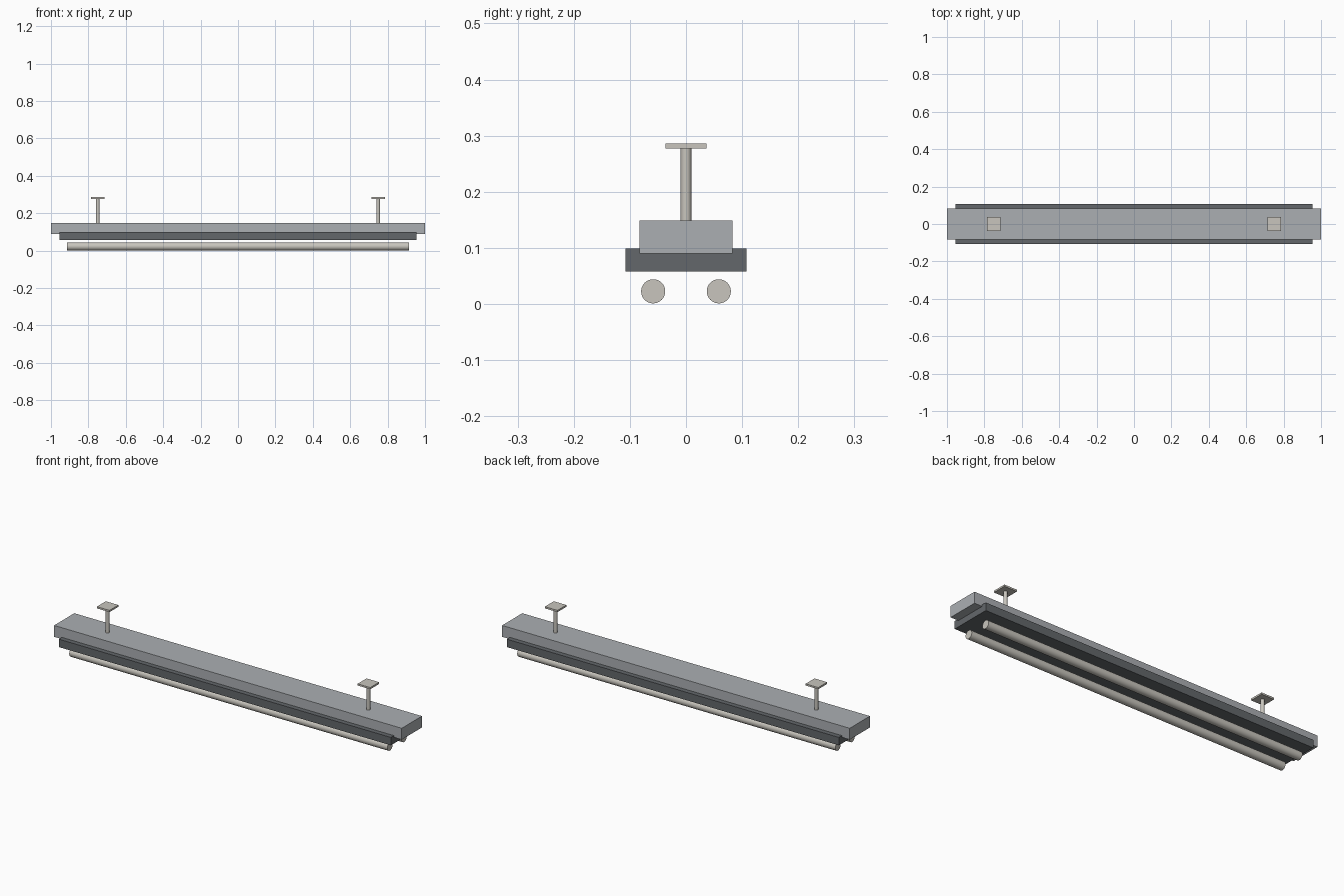
import bpy
from math import pi

cube = bpy.data.objects.get("Cube")
if cube:
    bpy.data.objects.remove(cube, do_unlink=True)


def material(name, rgb):
    mat = bpy.data.materials.new(name)
    mat.use_nodes = True
    mat.diffuse_color = (*rgb, 1)
    mat.node_tree.nodes["Principled BSDF"].inputs["Base Color"].default_value = (*rgb, 1)
    return mat


def finish(name, mat):
    obj = bpy.context.object
    obj.name = name
    obj.data.materials.append(mat)
    return obj


def box(name, size, x, bottom, mat):
    bpy.ops.mesh.primitive_cube_add(size=1, location=(x, 0, bottom + size[2] / 2))
    obj = finish(name, mat)
    obj.scale = size
    bpy.ops.object.transform_apply(location=False, rotation=False, scale=True)


def cylinder(name, radius, length, location, mat, rotation=(0, 0, 0)):
    bpy.ops.mesh.primitive_cylinder_add(vertices=32, radius=radius, depth=length,
                                        location=location, rotation=rotation)
    finish(name, mat)
    bpy.ops.object.shade_smooth_by_angle()


grey = material("light grey metal", (0.41, 0.43, 0.45))
dark = material("dark grey metal", (0.125, 0.136, 0.145))
cream = material("warm white", (0.58, 0.56, 0.51))

# Housing and the wider tray below it
box("housing", (2.0, 0.166, 0.059), 0, 0.09, grey)
box("tray", (1.91, 0.216, 0.041), 0, 0.058, dark)

# Pair of light tubes
for side, y in (("front", -0.0585), ("back", 0.0585)):
    cylinder(side + "_tube", 0.0215, 1.83, (0, y, 0.0225), cream, (0, pi / 2, 0))

# Ceiling rods and mounting plates
for side, x in (("right", -0.75), ("left", 0.75)):
    cylinder(side + "_rod", 0.0095, 0.14, (x, 0, 0.21), cream)
    box(side + "_mounting_plate", (0.073, 0.073, 0.009), x, 0.277, cream)
